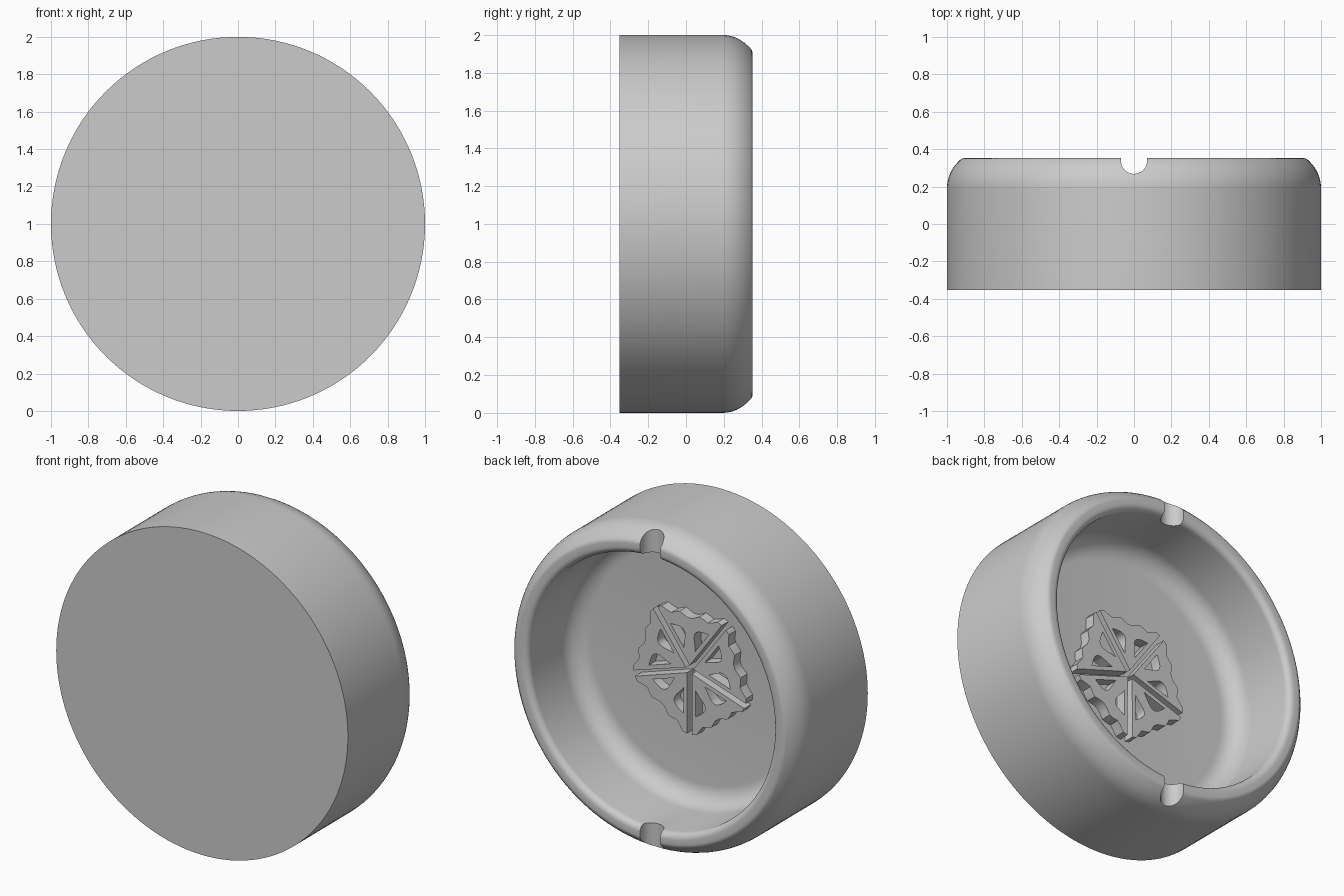
import bpy, bmesh
from math import sin, cos, pi, radians
from mathutils import Vector, Matrix

if "Cube" in bpy.data.objects:
    bpy.data.objects.remove(bpy.data.objects["Cube"], do_unlink=True)

grey = bpy.data.materials.new("plain_grey")
grey.use_nodes = True
colour = (0.6, 0.6, 0.6, 1)
grey.diffuse_color = colour
grey.node_tree.nodes["Principled BSDF"].inputs["Base Color"].default_value = colour


def add_object(name, data):
    obj = bpy.data.objects.new(name, data)
    bpy.context.collection.objects.link(obj)
    data.materials.append(grey)
    return obj


def bake(obj):
    """Turn curves and modifiers into a plain mesh, smooth with sharp edges kept."""
    bpy.ops.object.select_all(action='DESELECT')
    obj.select_set(True)
    bpy.context.view_layer.objects.active = obj
    bpy.ops.object.convert(target='MESH')
    bpy.ops.object.shade_smooth_by_angle(angle=radians(35))


def arc(r, y, radius, start, end, steps):
    """Profile points (radius, depth) around a corner centre."""
    angles = [radians(start + (end - start) * i / steps) for i in range(steps + 1)]
    return [(r + radius * cos(a), y + radius * sin(a)) for a in angles]


# Dish: base, outer wall, rounded rim, inner wall and filleted floor
FLOOR, TOP = -0.10, 0.352
profile = [(0, -TOP), (1, -TOP)]
profile += arc(0.8, 0.19, 0.2, 0, 45, 8)
profile += arc(0.906, TOP - 0.035, 0.035, 45, 90, 4)
profile += arc(0.88, TOP - 0.04, 0.04, 90, 180, 6)
profile += arc(0.72, FLOOR + 0.12, 0.12, 0, -90, 8)
profile += [(0, FLOOR)]

bm = bmesh.new()
verts = [bm.verts.new((r, y, 0)) for r, y in profile]
edges = [bm.edges.new(pair) for pair in zip(verts, verts[1:])]
bmesh.ops.spin(bm, geom=verts + edges, cent=(0, 0, 0), axis=(0, 1, 0),
               angle=2 * pi, steps=128)
bmesh.ops.remove_doubles(bm, verts=bm.verts, dist=0.0005)
bmesh.ops.recalc_face_normals(bm, faces=bm.faces)
mesh = bpy.data.meshes.new("dish")
bm.to_mesh(mesh)
bm.free()
dish = add_object("dish", mesh)
dish.location.z = 1

# Round notches through the rim at top and bottom
bm = bmesh.new()
bmesh.ops.create_cone(bm, cap_ends=True, segments=32, radius1=0.07, radius2=0.07,
                      depth=2.4, matrix=Matrix.Translation((0, 0.338, 1)))
mesh = bpy.data.meshes.new("notch_cutter")
bm.to_mesh(mesh)
bm.free()
cutter = add_object("notch_cutter", mesh)
cutter.hide_render = True
cut = dish.modifiers.new("notches", 'BOOLEAN')
cut.operation, cut.solver, cut.object = 'DIFFERENCE', 'EXACT', cutter
bake(dish)
bpy.data.objects.remove(cutter, do_unlink=True)

# Floor emblem: five wavy petals, each with two half-moon holes
HALF = radians(36)
GAP = 0.016
# Half of the wavy petal edge: (degrees from petal middle, radius)
wave = [(33.5, 0.40), (29, 0.395), (25, 0.365), (21, 0.345), (16, 0.35),
        (11, 0.352), (7, 0.335), (3, 0.322)]
outer = [Vector((r * cos(radians(a)), r * sin(radians(a)))) for a, r in wave]
outer += [Vector((p.x, -p.y)) for p in reversed(outer)]
outer.append(Vector((GAP / sin(HALF), 0)))

# Half-moon hole: straight side along the groove, bulging to the petal middle
hole = []
for i in range(13):
    t = i / 12
    along, off = 0.12 + 0.16 * t, 0.042 + 0.065 * sin(pi * t ** 1.3)
    hole.append(Vector((along * cos(HALF) + off * sin(HALF),
                        along * sin(HALF) - off * cos(HALF))))
mirrored_hole = [Vector((p.x, -p.y)) for p in hole]

curve = bpy.data.curves.new("floor_emblem", 'CURVE')
curve.dimensions = '2D'
curve.fill_mode = 'BOTH'
curve.extrude = 0.035
for k in range(5):
    turn = Matrix.Rotation(radians(-54 + 72 * k), 2)
    for loop in (outer, hole, mirrored_hole):
        spline = curve.splines.new('POLY')
        spline.points.add(len(loop) - 1)
        spline.use_cyclic_u = True
        for point, p in zip(spline.points, loop):
            q = turn @ p
            point.co = (q.x, q.y, 0, 1)
emblem = add_object("floor_emblem", curve)
emblem.rotation_euler.x = pi / 2
emblem.location = (0, FLOOR + 0.03, 1)
bake(emblem)
